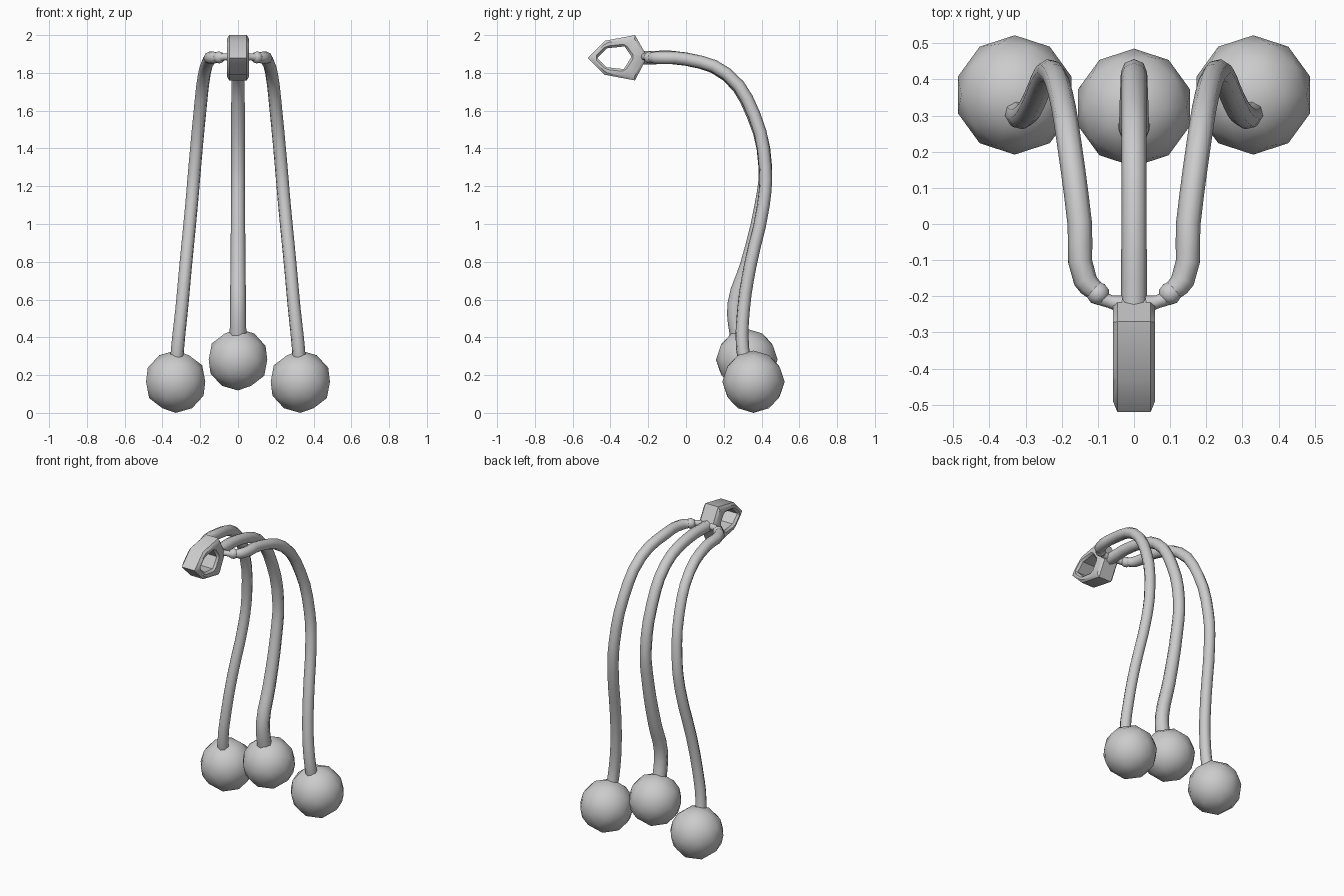
import bpy, bmesh, math

if "Cube" in bpy.data.objects:
    bpy.data.objects.remove(bpy.data.objects["Cube"])


def add_mirror(obj):
    mod = obj.modifiers.new("mirror", 'MIRROR')
    mod.use_axis = (True, False, False)


def smooth(obj, angle):
    bpy.ops.object.select_all(action='DESELECT')
    bpy.context.view_layer.objects.active = obj
    obj.select_set(True)
    bpy.ops.object.shade_smooth_by_angle(angle=math.radians(angle))


def tube(name, pts, mirrored=False):
    # pts: (x, y, z, radius)
    cu = bpy.data.curves.new(name, 'CURVE')
    cu.dimensions = '3D'
    cu.bevel_depth = 1.0
    cu.bevel_resolution = 2
    cu.resolution_u = 3
    cu.use_fill_caps = True
    sp = cu.splines.new('BEZIER')
    sp.bezier_points.add(len(pts) - 1)
    for bp, (x, y, z, r) in zip(sp.bezier_points, pts):
        bp.co = (x, y, z)
        bp.radius = r
        bp.handle_left_type = bp.handle_right_type = 'AUTO'
    obj = bpy.data.objects.new(name, cu)
    bpy.context.collection.objects.link(obj)
    bpy.ops.object.select_all(action='DESELECT')
    bpy.context.view_layer.objects.active = obj
    obj.select_set(True)
    bpy.ops.object.convert(target='MESH')
    obj = bpy.context.object
    smooth(obj, 60)
    if mirrored:
        add_mirror(obj)
    return obj


def ball(name, loc, r, mirrored=False, sub=2):
    bm = bmesh.new()
    bmesh.ops.create_icosphere(bm, subdivisions=sub, radius=r)
    bmesh.ops.translate(bm, verts=bm.verts, vec=loc)
    me = bpy.data.meshes.new(name)
    bm.to_mesh(me)
    bm.free()
    obj = bpy.data.objects.new(name, me)
    bpy.context.collection.objects.link(obj)
    smooth(obj, 60)
    if mirrored:
        add_mirror(obj)
    return obj


# Faceted hanging ring (outline and hole in the y-z plane)
outer = [(-.52, 1.88), (-.43, 1.97), (-.27, 2.0), (-.205, 1.885), (-.27, 1.76), (-.43, 1.79)]
inner = [(-.47, 1.88), (-.42, 1.93), (-.325, 1.94), (-.288, 1.885), (-.33, 1.82), (-.42, 1.83)]
bm = bmesh.new()
loops = [[bm.verts.new((x, y, z)) for y, z in prof]
         for prof, x in ((outer, -.058), (outer, .058), (inner, .058), (inner, -.058))]
for k in range(4):
    a, b = loops[k], loops[(k + 1) % 4]
    for i in range(6):
        j = (i + 1) % 6
        bm.faces.new((a[i], a[j], b[j], b[i]))
rim = [e for e in bm.edges if e.verts[0].co.x == e.verts[1].co.x]
bmesh.ops.bevel(bm, geom=rim, offset=.012, segments=1, affect='EDGES')
bmesh.ops.recalc_face_normals(bm, faces=bm.faces)
me = bpy.data.meshes.new("hanging_ring")
bm.to_mesh(me)
bm.free()
ring = bpy.data.objects.new("hanging_ring", me)
bpy.context.collection.objects.link(ring)
smooth(ring, 35)

# Middle cord
tube("middle_cord", [
    (0, -.25, 1.88, .036), (0, 0, 1.873, .035), (0, .215, 1.79, .035),
    (0, .355, 1.58, .036), (0, .42, 1.3, .036), (0, .4, 1.1, .037),
    (0, .325, .78, .04), (0, .262, .58, .042), (0, .275, .42, .044), (0, .31, .3, .046)])

# Outer cords, swinging from the sides of the ring
tube("outer_cords", [
    (.095, -.195, 1.882, .026), (.135, -.155, 1.88, .033), (.15, 0, 1.873, .034),
    (.178, .215, 1.795, .034), (.203, .36, 1.58, .034), (.229, .42, 1.3, .034),
    (.246, .41, 1.1, .034), (.277, .34, .78, .034), (.298, .305, .55, .034),
    (.32, .3, .34, .035), (.328, .33, .2, .036)], True)

# Small links and knobs between ring and outer cords
tube("side_links", [(.035, -.222, 1.885, .024), (.065, -.215, 1.885, .018),
                    (.1, -.2, 1.882, .022)], True)
ball("side_knobs", (.1, -.192, 1.882), .032, True)

# Weighted balls at the cord ends
ball("middle_ball", (0, .322, .282), .163)
ball("outer_balls", (.33, .357, .165), .165, True)
